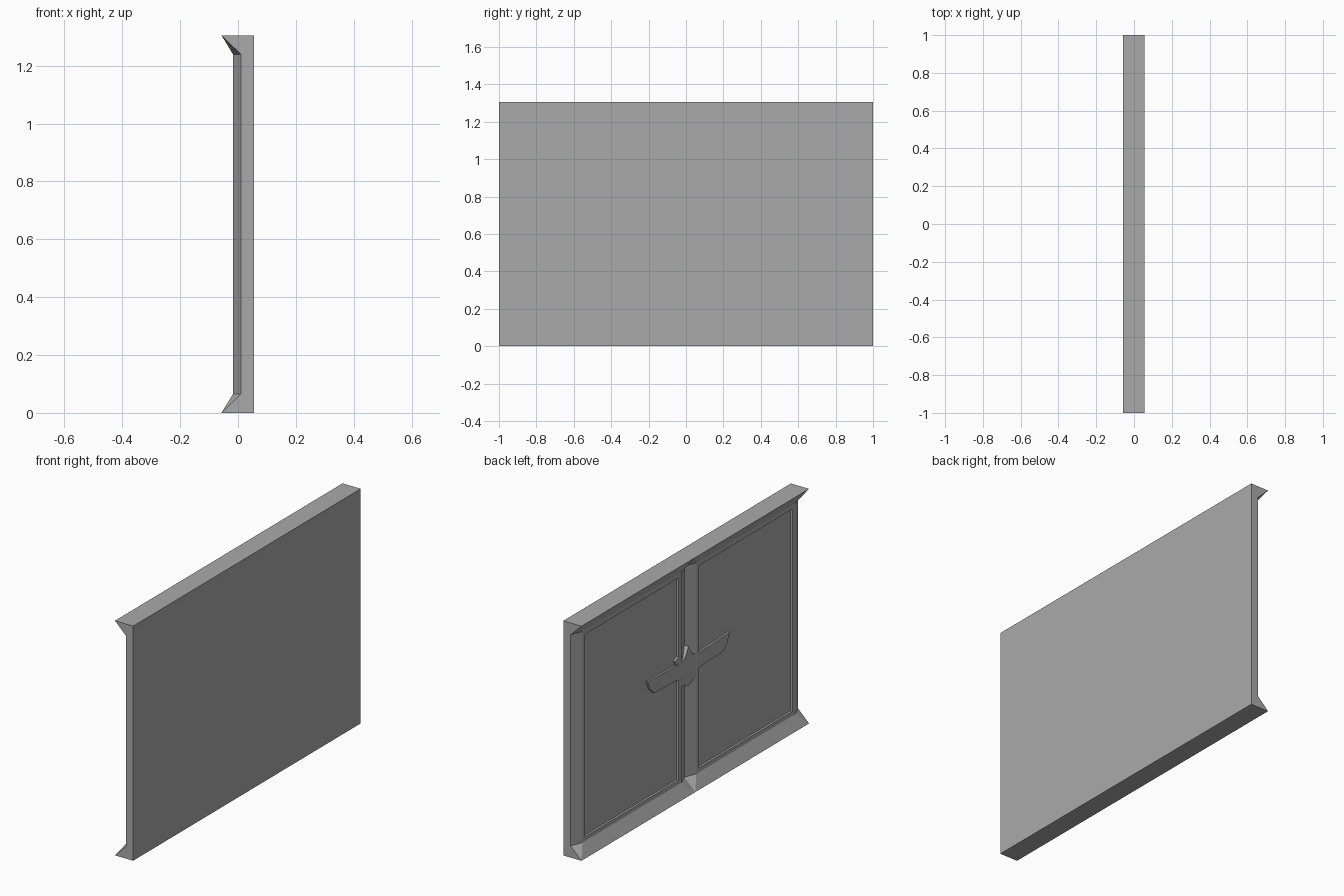
import bpy, bmesh

cube = bpy.data.objects.get("Cube")
if cube:
    bpy.data.objects.remove(cube, do_unlink=True)

H = 1.305          # wall height
BACK = 0.055       # flat side
FLARE = -0.057     # outer edge of top and bottom flanges
RIDGE = -0.017     # frame face
GROOVE = 0.01      # bottom of the joints between panels
RECESS = -0.005    # sunken panel face

grey = bpy.data.materials.new("wall_grey")
grey.use_nodes = True
colour = (0.4, 0.4, 0.4, 1)
grey.diffuse_color = colour
grey.node_tree.nodes["Principled BSDF"].inputs["Base Color"].default_value = colour


def finish(name, bm):
    bmesh.ops.remove_doubles(bm, verts=bm.verts, dist=0.0005)
    bmesh.ops.recalc_face_normals(bm, faces=bm.faces)
    mesh = bpy.data.meshes.new(name)
    bm.to_mesh(mesh)
    bm.free()
    mesh.materials.append(grey)
    obj = bpy.data.objects.new(name, mesh)
    bpy.context.collection.objects.link(obj)
    return obj


def add_tile(bm, side):
    """One framed half of the wall, running from the middle to one end."""
    def ring(x, inset):
        lo, hi = inset, 1 - inset
        return [bm.verts.new((x, side * y, z)) for y, z in
                ((lo, inset), (hi, inset), (hi, H - inset), (lo, H - inset))]

    back = ring(BACK, 0)
    outer = ring(FLARE, 0)
    ridge = ring(RIDGE, 0.066)
    lip = ring(RIDGE, 0.09)
    panel = ring(RECESS, 0.09)
    groove = [bm.verts.new((GROOVE, side * y, z)) for y, z in
              ((0, 0.065), (1, 0.065), (1, H - 0.065), (0, H - 0.065))]
    face = bm.faces.new

    # lip, recess walls and sunken panel
    for a, b in ((ridge, lip), (lip, panel)):
        for i in range(4):
            j = (i + 1) % 4
            face((a[i], a[j], b[j], b[i]))
    face(panel)
    face(back)

    # flanges and flat top and bottom
    for i, j in ((0, 1), (2, 3)):
        face((outer[i], outer[j], ridge[j], ridge[i]))
        face((back[i], back[j], outer[j], outer[i]))

    # chamfered posts with mitred corners
    for i, j in ((1, 2), (3, 0)):
        face((groove[i], groove[j], ridge[j], ridge[i]))
        for k in (i, j):
            face((outer[k], groove[k], ridge[k]))

    # end cap
    face((back[1], back[2], outer[2], groove[2], groove[1], outer[1]))


wall = bmesh.new()
for side in (1, -1):
    add_tile(wall, side)
finish("wall_panel", wall)


def plate(name, points, front, rear):
    """Extrude a (y, z) outline along x."""
    bm = bmesh.new()
    base = bm.faces.new([bm.verts.new((front, y, z)) for y, z in points])
    out = bmesh.ops.extrude_face_region(bm, geom=[base])
    for v in out["geom"]:
        if isinstance(v, bmesh.types.BMVert):
            v.co.x = rear
    return finish(name, bm)


# winged relief across the middle joint
half = [(0.03, 0.75), (0.07, 0.73), (0.36, 0.74), (0.34, 0.69), (0.30, 0.655),
        (0.12, 0.65), (0.06, 0.64), (0.08, 0.595), (0.04, 0.6)]
outline = [(0, 0.80)] + half + [(0, 0.58)] + [(-y, z) for y, z in reversed(half)]
plate("winged_relief", outline, -0.016, 0.012)

# small side crest beside the top of the relief
crest = [(0.06, 0.73), (0.11, 0.735), (0.12, 0.76), (0.09, 0.775), (0.06, 0.765)]
plate("relief_crest", crest, -0.016, 0.0)
